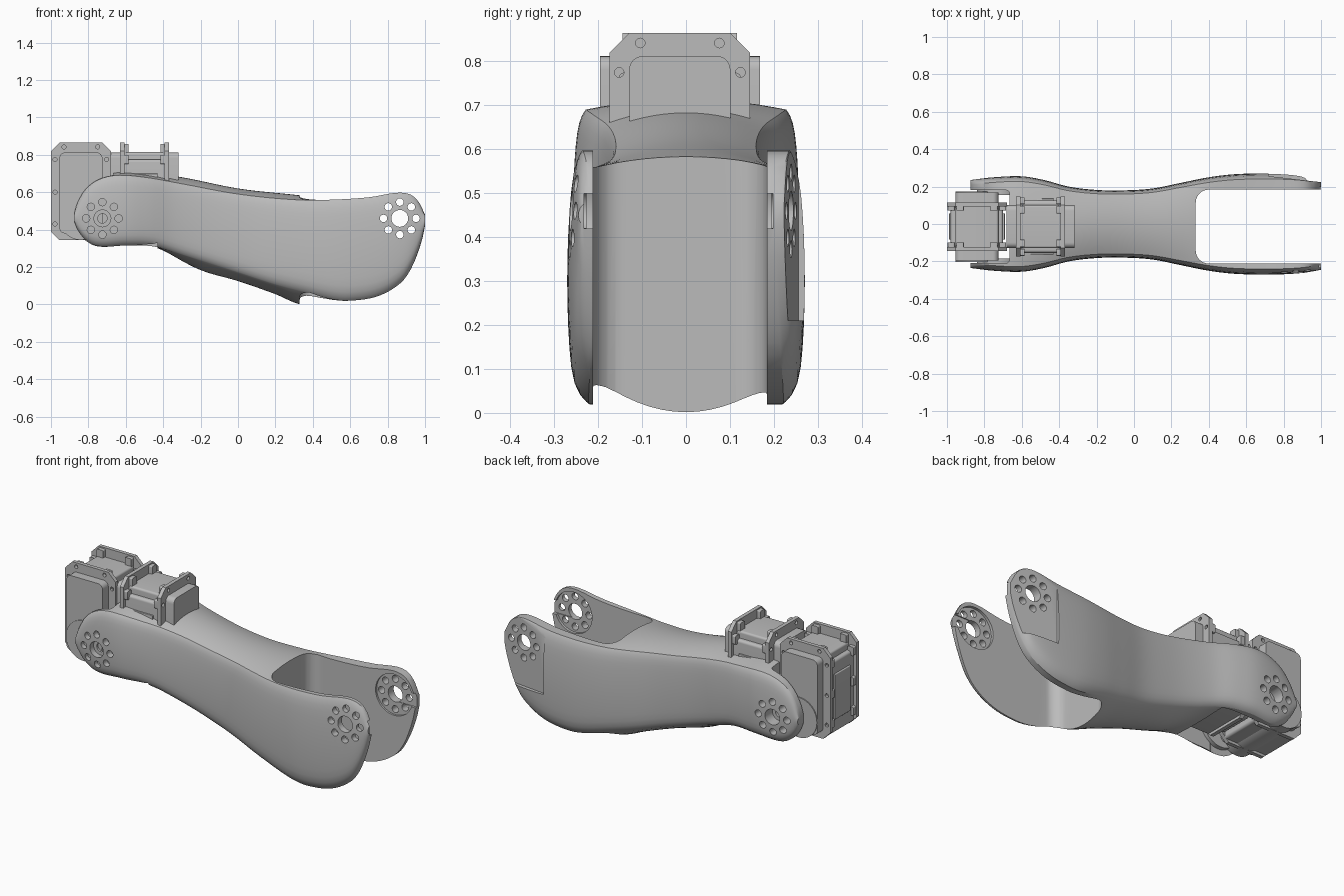
import bpy, bmesh, math
from mathutils import Matrix, Vector

cube = bpy.data.objects.get("Cube")
if cube:
    bpy.data.objects.remove(cube, do_unlink=True)

grey = bpy.data.materials.new("plain_grey")
grey.use_nodes = True
COLOUR = (0.5, 0.5, 0.5, 1)
grey.diffuse_color = COLOUR
grey.node_tree.nodes["Principled BSDF"].inputs["Base Color"].default_value = COLOUR
MID = -0.014          # y centre of the fork slots and the motors


def finish(name, bm):
    bmesh.ops.recalc_face_normals(bm, faces=bm.faces)
    me = bpy.data.meshes.new(name)
    bm.to_mesh(me)
    bm.free()
    me.materials.append(grey)
    ob = bpy.data.objects.new(name, me)
    bpy.context.collection.objects.link(ob)
    return ob


def activate(ob):
    bpy.ops.object.select_all(action='DESELECT')
    ob.select_set(True)
    bpy.context.view_layer.objects.active = ob


def smooth(ob, angle=30):
    activate(ob)
    bpy.ops.object.shade_smooth_by_angle(angle=math.radians(angle))


def cut(ob, cutter):
    activate(ob)
    mod = ob.modifiers.new("cut", 'BOOLEAN')
    mod.operation, mod.solver, mod.object = 'DIFFERENCE', 'EXACT', cutter
    bpy.ops.object.modifier_apply(modifier=mod.name)
    bpy.data.objects.remove(cutter, do_unlink=True)


def add_prism(bm, outline, axis, lo, hi):
    """Extrude a 2D outline along axis: 'y' takes (x, z) points, 'z' takes (x, y)."""
    place = (lambda p, h: (p[0], h, p[1])) if axis == 'y' else (lambda p, h: (p[0], p[1], h))
    a = [bm.verts.new(place(p, lo)) for p in outline]
    b = [bm.verts.new(place(p, hi)) for p in outline]
    bm.faces.new(a)
    bm.faces.new(b[::-1])
    for i in range(len(a)):
        j = (i + 1) % len(a)
        bm.faces.new((a[i], a[j], b[j], b[i]))


def disc(cx, cz, r, n=32):
    return [(cx + r * math.cos(math.tau * i / n), cz + r * math.sin(math.tau * i / n))
            for i in range(n)]


def rounded(x0, x1, z0, z1, r, n=6, chamfer=False):
    n = 1 if chamfer else n
    pts = []
    for k, (cx, cz) in enumerate(((x1 - r, z1 - r), (x0 + r, z1 - r), (x0 + r, z0 + r), (x1 - r, z0 + r))):
        for i in range(n + 1):
            a = math.pi / 2 * (k + i / n)
            pts.append((cx + r * math.cos(a), cz + r * math.sin(a)))
    return pts


def prism(name, outline, axis, lo, hi):
    bm = bmesh.new()
    add_prism(bm, outline, axis, lo, hi)
    return finish(name, bm)


def curve(pts):
    """Smooth curve through (x, value) points."""
    def slope(i):
        a, b = pts[max(i - 1, 0)], pts[min(i + 1, len(pts) - 1)]
        return (b[1] - a[1]) / (b[0] - a[0])

    def at(x):
        i = max(k for k in range(len(pts) - 1) if pts[k][0] <= x or k == 0)
        (x0, y0), (x1, y1) = pts[i], pts[i + 1]
        h = x1 - x0
        t = min(max((x - x0) / h, 0), 1)
        return ((1 + 2 * t) * (1 - t) ** 2 * y0 + t * (1 - t) ** 2 * h * slope(i)
                + t * t * (3 - 2 * t) * y1 + t * t * (t - 1) * h * slope(i + 1))
    return at


# Limb shell: side edges, half width, and the arch of the top and belly
top = curve([(-.875, .49), (-.86, .54), (-.82, .61), (-.75, .665), (-.65, .69), (-.5, .68), (-.3, .645),
             (0, .59), (.3, .56), (.5, .56), (.7, .573), (.85, .597), (.92, .588), (.965, .55), (1, .48)])
bottom = curve([(-.875, .44), (-.86, .4), (-.82, .345), (-.75, .31), (-.6, .315), (-.45, .31), (-.3, .265),
                (0, .17), (.2, .105), (.35, .065), (.5, .028), (.6, .02), (.75, .045),
                (.87, .115), (.93, .2), (.98, .33), (1, .42)])
width = curve([(-.875, .235), (-.75, .25), (-.6, .255), (-.48, .235), (-.35, .2), (-.2, .182), (-.05, .18),
               (.1, .19), (.25, .22), (.4, .25), (.55, .267), (.75, .27), (.9, .262), (1, .245)])
crown = curve([(-.875, 0), (-.75, .012), (-.6, .024), (-.3, .035), (0, .03), (.33, .025), (.45, 0), (1, 0)])
belly = curve([(-.875, 0), (-.5, 0), (-.4, .01), (-.2, .05), (0, .045), (.2, .05), (.34, .068),
               (.45, .02), (.6, 0), (1, 0)])


def section(x):
    w, zt, zb = width(x), top(x), bottom(x)
    side = []
    for i in range(17):
        s = -math.cos(math.pi * i / 16)
        y = w * (1 - .06 * s * s - (.12 if s < 0 else .05) * abs(s) ** 10)
        side.append((y, (zt + zb) / 2 + s * (zt - zb) / 2))
    ring = list(side)
    yt, yb = side[-1][0], side[0][0]
    steps = [1 - i / 7 for i in range(1, 14)]
    ring += [(yt * u, zt + crown(x) * (1 - u * u)) for u in steps]
    ring += [(-y, z) for y, z in reversed(side)]
    ring += [(-yb * u, zb - belly(x) * (1 - u * u)) for u in steps]
    return [(x, y, z) for y, z in ring]


bm = bmesh.new()
rings = []
COUNT = 72
for i in range(COUNT + 1):
    t = i / COUNT
    t = .5 * t + .25 * (1 - math.cos(math.pi * t))      # closer stations at the ends
    rings.append([bm.verts.new(p) for p in section(-.875 + 1.875 * t)])
for a, b in zip(rings, rings[1:]):
    for i in range(len(a)):
        j = (i + 1) % len(a)
        bm.faces.new((a[i], a[j], b[j], b[i]))
bm.faces.new(rings[0])
bm.faces.new(rings[-1])
shell = finish("limb_shell", bm)

# Open fork at the far end, motor bay at the near end
cut(shell, prism("fork_cutter", rounded(.33, 1.3, MID - .198, MID + .198, .07), 'z', -.5, 1))
cut(shell, prism("bay_cutter", rounded(-1.3, -.665, MID - .195, MID + .195, .02), 'z', -.5, 1))
cut(shell, prism("belly_cutter", rounded(-.8, -.43, -.2, .63, .06), 'y', MID - .19, MID + .19))

# Sloping recessed panel on the left fork arm
wedge = prism("panel_cutter", [(.72, .256), (1.1, .212), (1.1, .4), (.72, .4)], 'z', .21, .8)
cut(shell, wedge)

# Hub recesses and guide slots on the inside of the fork arms
FORK, HIP, HUB_Z = .865, -.725, .46
bm = bmesh.new()
add_prism(bm, disc(FORK, HUB_Z, .118, 48), 'y', MID - .213, MID + .209)
cut(shell, finish("hub_recess_cutter", bm))
cut(shell, prism("slot_cutter", rounded(FORK, 1.2, HUB_Z - .04, HUB_Z + .04, .03), 'y', MID - .218, MID + .212))

# Bolt circles through both pairs of plates
bm = bmesh.new()
for hx in (FORK, HIP):
    add_prism(bm, disc(hx, HUB_Z, .045), 'y', -.5, .5)
    for k in range(8):
        a = math.tau * k / 8
        add_prism(bm, disc(hx + .087 * math.cos(a), HUB_Z + .087 * math.sin(a), .02, 16), 'y', -.5, .5)
cut(shell, finish("bolt_cutter", bm))
smooth(shell)


# Motors: casing, two drilled flanges, lugs and cover plates
def motor(prefix, x, turn):
    spin = Matrix.Translation((x, MID, 0)) @ Matrix.Rotation(turn, 4, 'Z')
    parts = [prism(prefix + "_casing", rounded(-.115, .115, .38, .812, .03), 'y', -.182, .182),
             prism(prefix + "_core", rounded(-.14, .14, .36, .775, .015), 'y', -.115, .115)]
    for s in (-1, 1):
        lo, hi = sorted((s * .108, s * .13))
        flange = prism(prefix + "_flange", rounded(-.16, .16, .345, .865, .045, chamfer=True), 'y', lo, hi)
        bm = bmesh.new()
        for hx, hz in ((.09, .842), (.138, .775), (.138, .6), (.138, .43)):
            for m in (-1, 1):
                add_prism(bm, disc(m * hx, hz, .011, 12), 'y', lo - .05, hi + .05)
        cut(flange, finish("screw_cutter", bm))
        parts.append(flange)
        bm = bmesh.new()
        lo, hi = sorted((s * .085, s * .108))
        for m in (-1, 1):
            add_prism(bm, rounded(m * .09 - .02, m * .09 + .02, .77, .858, .006), 'y', lo, hi)
            for z in (.775, .6, .43):
                add_prism(bm, rounded(m * .138 - .018, m * .138 + .018, z - .025, z + .025, .006), 'y', lo, hi)
        parts.append(finish(prefix + "_lugs", bm))
        parts.append(prism(prefix + "_cover", rounded(s * .143 - .006, s * .143 + .006, .44, .7, .004),
                           'y', -.07, .07))
    parts.append(prism(prefix + "_top_cover", rounded(-.115, .115, .7, .815, .012), 'y', -.1, .1))
    for ob in parts:
        ob.data.transform(spin)
        smooth(ob)


motor("end_motor", -.84, 0)
motor("inner_motor", -.5, math.pi / 2)

# Round bosses of the end motor and the horns behind the bolt circles
smooth(prism("motor_boss", disc(-.84, HUB_Z, .115, 48), 'y', MID - .188, MID + .188))
for name, s in (("right_horn", -1), ("left_horn", 1)):
    lo, hi = sorted((MID + s * .17, MID + s * .2))
    horn = prism(name, disc(HIP, HUB_Z, .115, 48), 'y', lo, hi)
    cut(horn, prism("horn_cutter", disc(HIP, HUB_Z, .025), 'y', lo - .1, hi + .1))
    smooth(horn)
